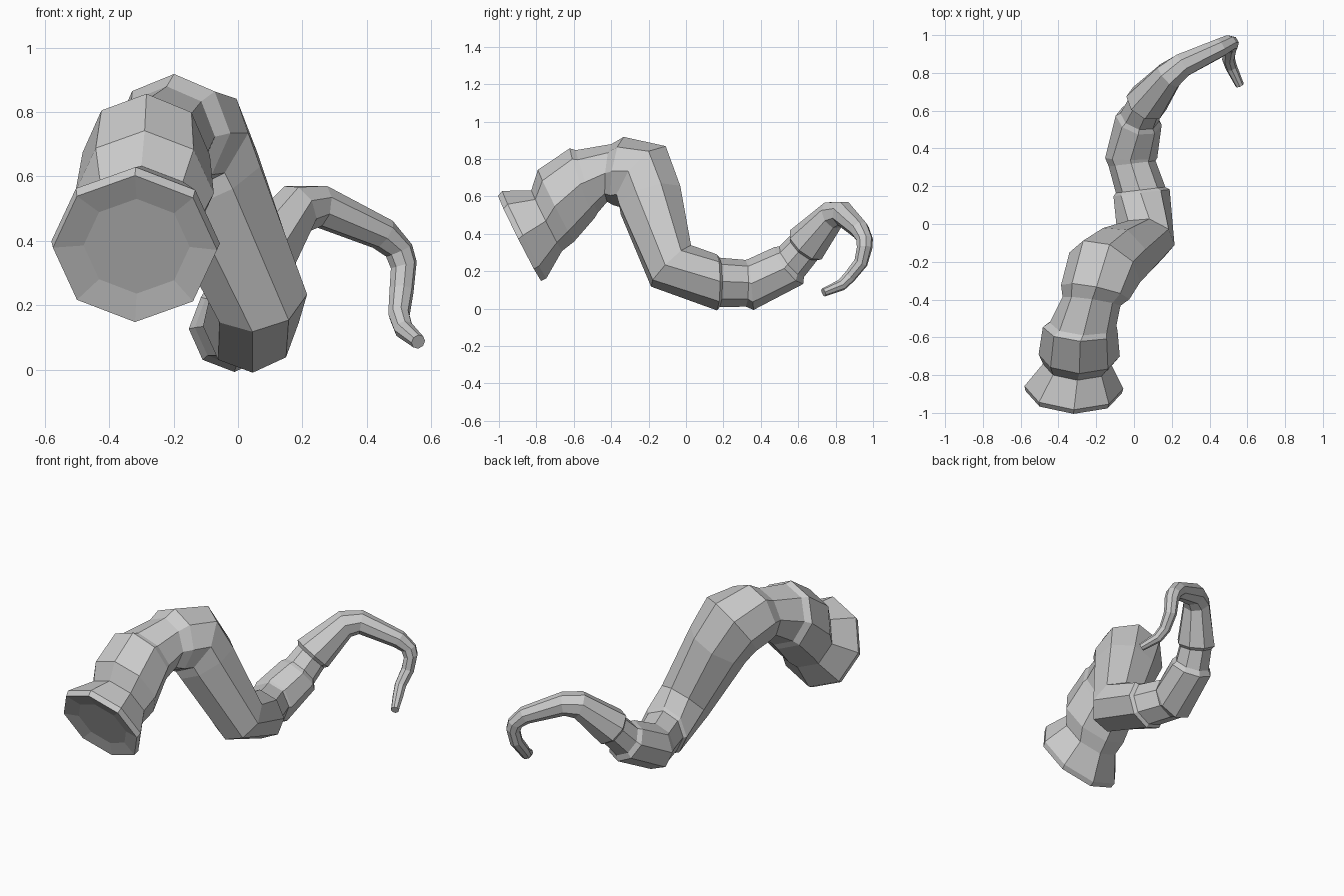
import bpy, bmesh
from math import cos, sin, pi
from mathutils import Vector

if "Cube" in bpy.data.objects:
    bpy.data.objects.remove(bpy.data.objects["Cube"])

SIDES = 8
MOUTH = (.03, .89, .45)   # axis of the flared mouth
BELLY = (-.12, 1, 0)      # axis of the part lying on the ground

# spine stations: x, y, z, radius, optional axis; close pairs make the stepped joints
SPINE = [
    # dished, flared mouth and neck
    (-.315, -.877, .383, .165, MOUTH), (-.32, -.89, .375, .255, MOUTH),
    (-.318, -.865, .395, .262, MOUTH), (-.30, -.745, .47, .182, MOUTH),
    # first plated segment
    (-.29, -.695, .55, .215, MOUTH), (-.285, -.555, .67, .198, (.05, .93, .33)),
    # second segment
    (-.27, -.53, .68, .177, (.05, .93, .33)), (-.225, -.41, .725, .155, (.15, 1, -.08)),
    # hump and long descending body
    (-.205, -.36, .735, .185, (.2, .97, -.15)), (-.155, -.23, .705, .205, (.4, .72, -.6)),
    (-.09, -.19, .58, .185), (.063, -.08, .228, .155),
    # belly segments on the ground
    (.04, .165, .14, .15, BELLY), (.035, .18, .14, .132, BELLY),
    (-.01, .32, .135, .125, BELLY), (-.015, .35, .13, .138, (0, 1, .08)),
    (.025, .55, .23, .125), (.03, .565, .25, .105), (.06, .63, .325, .098),
    (.065, .64, .34, .115),
    # slim curling tail
    (.185, .785, .50, .08), (.255, .84, .508, .068), (.45, .93, .42, .052),
    (.50, .955, .37, .045), (.515, .955, .325, .042), (.508, .935, .245, .038),
    (.50, .875, .17, .034), (.515, .83, .125, .031), (.56, .735, .086, .023),
]


def axes(stations):
    """Ring axes, looking past close neighbours so joints stay parallel."""
    pts = [Vector(s[:3]) for s in stations]
    out = []
    for i, p in enumerate(pts):
        if len(stations[i]) > 4:
            out.append(Vector(stations[i][4]).normalized())
            continue
        a = next((q for q in reversed(pts[:i]) if (p - q).length > .06), p)
        b = next((q for q in pts[i + 1:] if (p - q).length > .06), p)
        out.append(((p - a).normalized() + (b - p).normalized()).normalized())
    return pts, out


def sweep(name, stations):
    """Skin octagonal rings along the spine with an untwisted frame."""
    bm = bmesh.new()
    side, rings = Vector((1, 0, 0)), []
    for p, t, s in zip(*axes(stations), stations):
        side = (side - t * side.dot(t)).normalized()
        up = side.cross(t)
        rings.append([bm.verts.new(p + s[3] * (side * cos(2 * pi * k / SIDES)
                                               + up * sin(2 * pi * k / SIDES)))
                      for k in range(SIDES)])
    for r0, r1 in zip(rings, rings[1:]):
        for k in range(SIDES):
            n = (k + 1) % SIDES
            bm.faces.new((r0[k], r0[n], r1[n], r1[k]))
    # mouth floor and tail tip
    bm.faces.new(rings[0])
    bm.faces.new(rings[-1])
    bmesh.ops.recalc_face_normals(bm, faces=bm.faces)
    me = bpy.data.meshes.new(name)
    bm.to_mesh(me)
    bm.free()
    ob = bpy.data.objects.new(name, me)
    bpy.context.collection.objects.link(ob)
    return ob


sweep("curling_tentacle", SPINE)
